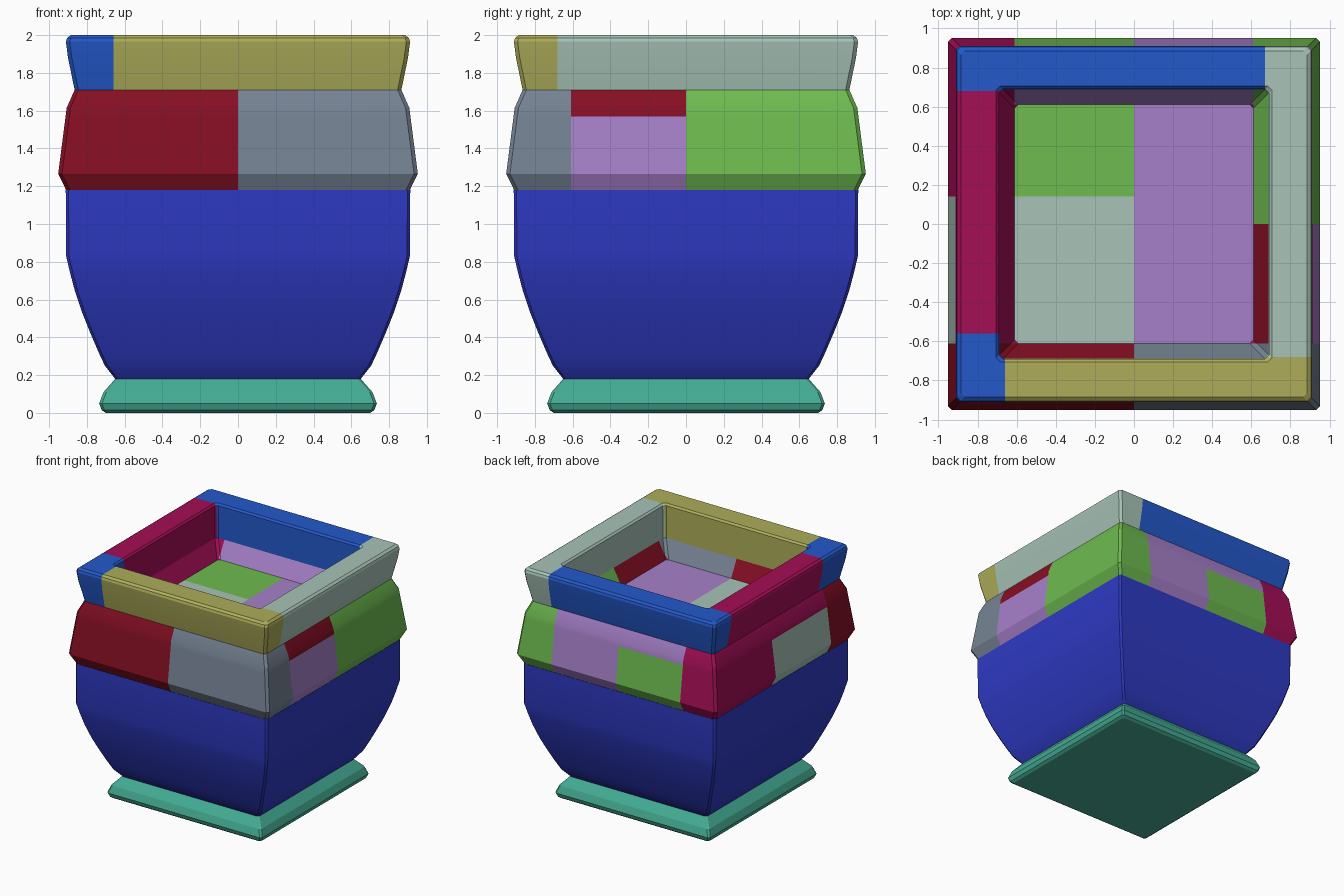
import bpy, bmesh, math

cube = bpy.data.objects.get("Cube")
if cube:
    bpy.data.objects.remove(cube, do_unlink=True)


def linear(v):
    v /= 255
    return v / 12.92 if v <= 0.04045 else ((v + 0.055) / 1.055) ** 2.4


PALETTE = {
    "teal": (68, 172, 148), "royal blue": (46, 58, 196), "dark red": (134, 15, 36),
    "slate grey": (118, 131, 148), "lavender": (167, 128, 202), "leaf green": (110, 187, 80),
    "crimson": (165, 14, 86), "pale sage": (168, 196, 184), "bright blue": (35, 88, 202),
    "olive yellow": (173, 173, 90),
}
MATS = {}
for mat_name, rgb in PALETTE.items():
    m = bpy.data.materials.new(mat_name)
    m.use_nodes = True
    col = tuple(linear(c) for c in rgb) + (1.0,)
    m.diffuse_color = col
    bsdf = m.node_tree.nodes["Principled BSDF"]
    bsdf.inputs["Base Color"].default_value = col
    bsdf.inputs["Roughness"].default_value = 0.7
    MATS[mat_name] = m


def square(h, z, c):
    """Square outline of half-width h with corners cut by c."""
    k = h - c
    return [(k, -h, z), (h, -k, z), (h, k, z), (k, h, z),
            (-k, h, z), (-h, k, z), (-h, -k, z), (-k, -h, z)]


def square_loft(name, profile, rule, chamfer, cuts=(), cap_start=False,
                cap_end=False, angle=20):
    """Sweep a (half-width, z) profile round a square, cut it, colour by rule."""
    bm = bmesh.new()
    rings = [[bm.verts.new(p) for p in square(h, z, chamfer)] for h, z in profile]
    for a, b in zip(rings, rings[1:]):
        for i in range(8):
            j = (i + 1) % 8
            bm.faces.new((a[i], a[j], b[j], b[i]))
    if cap_start:
        bm.faces.new(rings[0][::-1])
    if cap_end:
        bm.faces.new(rings[-1])
    for axis, pos in cuts:
        co, no = [0, 0, 0], [0, 0, 0]
        co[axis], no[axis] = pos, 1
        bmesh.ops.bisect_plane(bm, geom=bm.verts[:] + bm.edges[:] + bm.faces[:],
                               dist=1e-4, plane_co=co, plane_no=no)
    used = []
    for f in bm.faces:
        colour = rule(*f.calc_center_median())
        if colour not in used:
            used.append(colour)
        f.material_index = used.index(colour)
    me = bpy.data.meshes.new(name)
    bm.to_mesh(me)
    bm.free()
    for colour in used:
        me.materials.append(MATS[colour])
    ob = bpy.data.objects.new(name, me)
    bpy.context.collection.objects.link(ob)
    bpy.ops.object.select_all(action='DESELECT')
    ob.select_set(True)
    bpy.context.view_layer.objects.active = ob
    bpy.ops.object.shade_smooth_by_angle(angle=math.radians(angle))
    return ob


# Flared foot
square_loft("foot", [(0.70, 0.0), (0.722, 0.015), (0.735, 0.05), (0.712, 0.11), (0.65, 0.18)],
            lambda x, y, z: "teal", 0.015, cap_start=True)

# Rounded body of the pot
square_loft("body", [(0.65, 0.18), (0.705, 0.25), (0.74, 0.325), (0.785, 0.43), (0.825, 0.53),
                     (0.865, 0.65), (0.89, 0.745), (0.91, 0.83), (0.912, 1.18)],
            lambda x, y, z: "royal blue", 0.015, angle=32)

# Band of coloured bricks, with the sunken floor inside
FLOOR = 1.57


def band_colour(x, y, z):
    if y < -0.605:
        return "dark red" if x < 0 else "slate grey"
    if z > FLOOR + 0.001:                      # upper course
        if x > 0.61:
            return "dark red" if y < 0 else "leaf green"
        return "lavender" if y > 0.61 and x > -0.61 else "crimson"
    if x > 0:                                  # lower course and floor
        return "leaf green" if x > 0.61 and y > 0 else "lavender"
    if y < 0.14:
        return "pale sage"
    return "crimson" if x < -0.61 else "leaf green"


square_loft("brick_band", [(0.91, 1.18), (0.952, 1.265), (0.907, 1.615), (0.865, 1.71),
                           (0.687, 1.71), (0.612, FLOOR)], band_colour, 0.02,
            cuts=[(0, -0.61), (0, 0), (0, 0.61), (1, -0.61), (1, 0), (1, 0.14),
                  (1, 0.61), (2, FLOOR)], cap_end=True)


# Rim made of overlapping bars
def rim_colour(x, y, z):
    if x > 0.67 and y > -0.68:
        return "pale sage"
    if y < -0.68:
        return "olive yellow" if x > -0.66 else "bright blue"
    if y > 0.68:
        return "bright blue"
    return "bright blue" if y < -0.56 else "crimson"


square_loft("rim", [(0.865, 1.71), (0.90, 1.88), (0.911, 1.965), (0.905, 1.985), (0.885, 2.0),
                    (0.705, 2.0), (0.69, 1.985), (0.687, 1.71)], rim_colour, 0.02,
            cuts=[(0, -0.66), (0, 0.67), (1, -0.68), (1, -0.56), (1, 0.68)])
